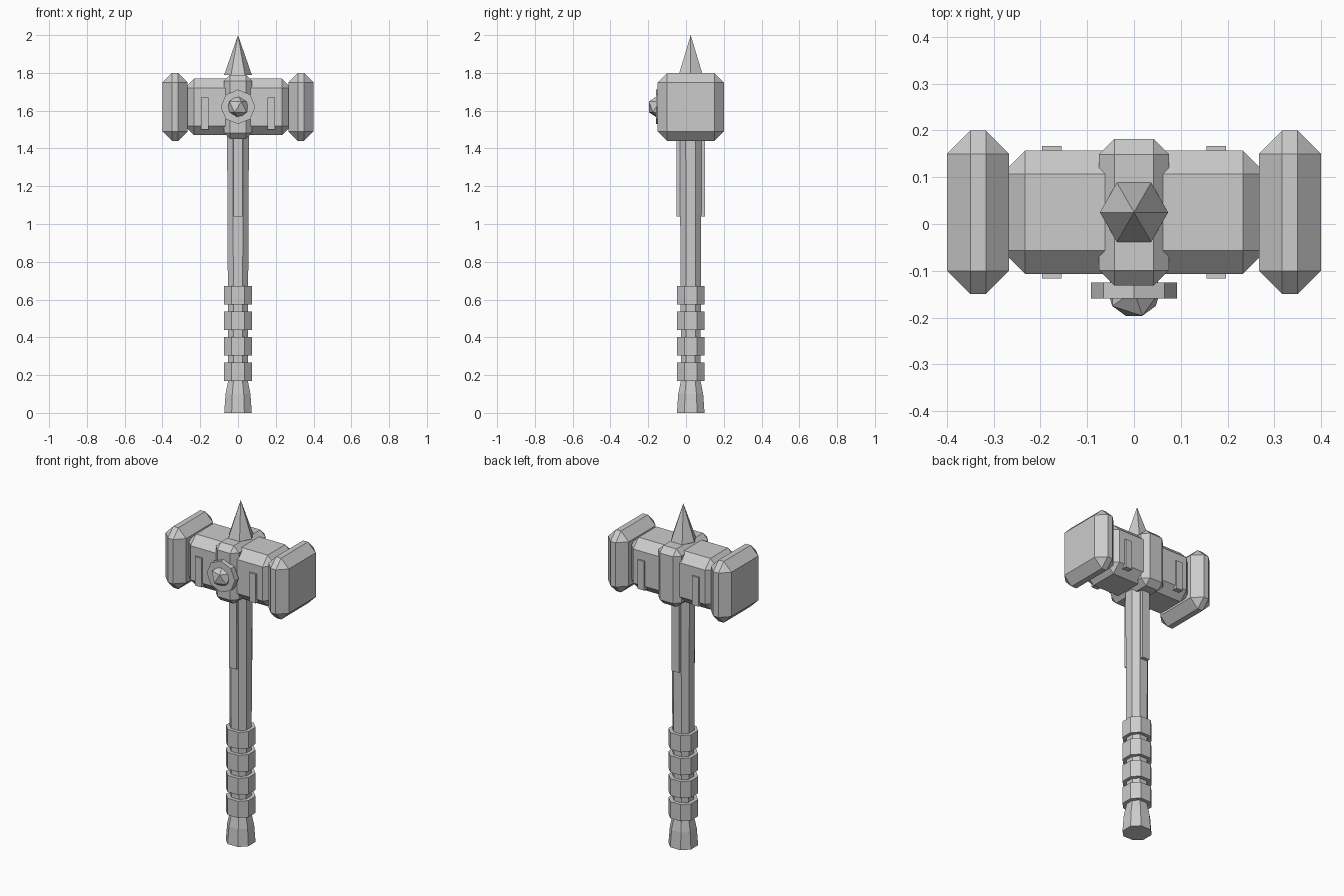
import bpy
import bmesh
from math import pi
from mathutils import Matrix, Vector

if "Cube" in bpy.data.objects:
    bpy.data.objects.remove(bpy.data.objects["Cube"])

CY = 0.025      # depth axis of head and shaft
HEAD_Z = 1.62   # height of the head's centre

steel = bpy.data.materials.new("plain grey")
steel.use_nodes = True
steel.diffuse_color = (0.6, 0.6, 0.6, 1)
steel.node_tree.nodes["Principled BSDF"].inputs["Base Color"].default_value = (0.6, 0.6, 0.6, 1)


def finish(name, bm):
    """Turn a bmesh into a flat shaded object."""
    bmesh.ops.recalc_face_normals(bm, faces=bm.faces)
    mesh = bpy.data.meshes.new(name)
    bm.to_mesh(mesh)
    bm.free()
    mesh.materials.append(steel)
    obj = bpy.data.objects.new(name, mesh)
    bpy.context.collection.objects.link(obj)
    return obj


def box(name, center, size, bevel=0):
    """Box with optional one-step chamfer on every edge."""
    bm = bmesh.new()
    bmesh.ops.create_cube(bm, size=1)
    bmesh.ops.scale(bm, vec=size, verts=bm.verts)
    if bevel:
        bmesh.ops.bevel(bm, geom=bm.edges[:], offset=bevel, segments=1,
                        profile=0.5, affect='EDGES')
    bmesh.ops.translate(bm, vec=center, verts=bm.verts)
    return finish(name, bm)


def octagon_column(name, profile, flat=0.46):
    """Stack of chamfered squares; profile lists (half width, height)."""
    bm = bmesh.new()
    rings = []
    for r, z in profile:
        f = r * flat
        outline = [(r, -f), (r, f), (f, r), (-f, r),
                   (-r, f), (-r, -f), (-f, -r), (f, -r)]
        rings.append([bm.verts.new((x, y + CY, z)) for x, y in outline])
    for low, high in zip(rings, rings[1:]):
        for i in range(8):
            j = (i + 1) % 8
            bm.faces.new((low[i], low[j], high[j], high[i]))
    bm.faces.new(rings[0])
    bm.faces.new(rings[-1])
    return finish(name, bm)


def cone(name, sides, r1, r2, depth, matrix):
    bm = bmesh.new()
    bmesh.ops.create_cone(bm, cap_ends=True, segments=sides, radius1=r1,
                          radius2=r2, depth=depth, matrix=matrix)
    bmesh.ops.remove_doubles(bm, verts=bm.verts, dist=0.0001)
    return finish(name, bm)


# Shaft with flared pommel
octagon_column("shaft", [(0.051, 0.1), (0.058, 1.5)])
octagon_column("pommel", [(0.073, 0), (0.066, 0.1), (0.052, 0.17)])

# Grip rings
for i in range(4):
    z = 0.17 + i * 0.135
    octagon_column(f"grip_ring_{i + 1}", [(0.073, z), (0.073, z + 0.098)])

# Straps down the front and back of the shaft
for side, label in ((-1, "front"), (1, "back")):
    box(f"{label}_strap", (0, CY + side * 0.06, 1.26), (0.048, 0.03, 0.44))

# Hammer head: body, middle band, striking blocks and side plates
box("head_body", (0, CY, HEAD_Z), (0.566, 0.264, 0.3), 0.05)
box("head_band", (0, CY, HEAD_Z), (0.15, 0.314, 0.34), 0.033)
for side, label in ((1, "left"), (-1, "right")):
    box(f"{label}_striking_block", (side * 0.3335, CY, HEAD_Z),
        (0.133, 0.35, 0.36), 0.05)
    box(f"{label}_plate", (side * 0.176, CY, 1.585), (0.042, 0.284, 0.17))

# Top spike, with corners facing front and back
cone("top_spike", 6, 0.073, 0, 0.21,
     Matrix.Translation((0, CY, 1.895)) @ Matrix.Rotation(pi / 2, 4, 'Z'))

# Front medallion and gem
cone("medallion", 8, 0.0915, 0.0915, 0.034,
     Matrix.Translation((0, -0.142, HEAD_Z)) @ Matrix.Rotation(pi / 2, 4, 'X'))
gem = bmesh.new()
bmesh.ops.create_icosphere(gem, subdivisions=1, radius=0.064,
                           matrix=Matrix.Translation(Vector((0, -0.142, HEAD_Z))))
finish("gem", gem)
